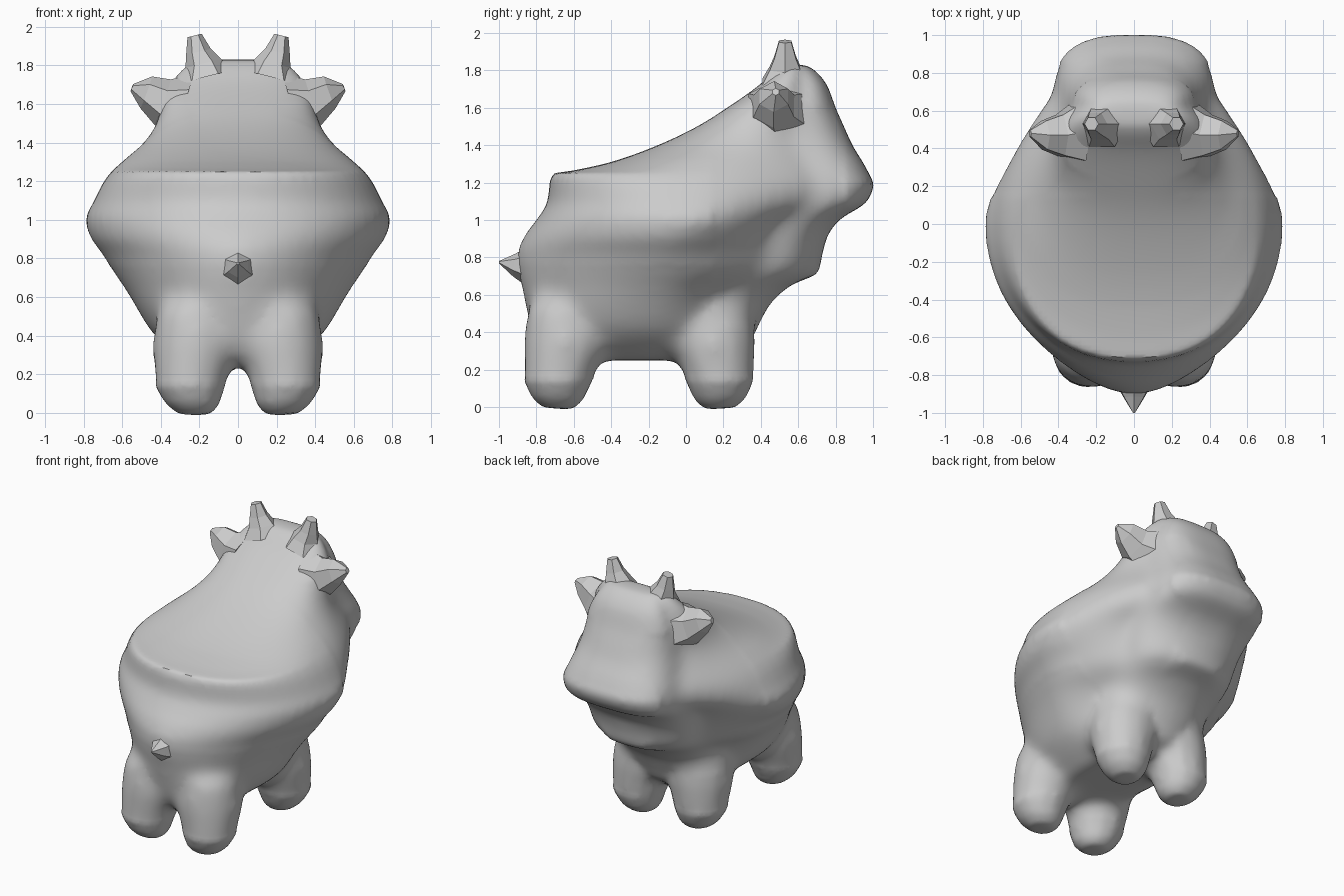
import bpy, bmesh, math
from mathutils import Vector

if "Cube" in bpy.data.objects:
    bpy.data.objects.remove(bpy.data.objects["Cube"])

# Horizontal body sections: z, rear y, widest y, half width, muzzle half width, front y, rear roundness
SECTIONS = [
    (0.25, -0.72, -0.20, 0.25, 0.22, 0.24, 2.2),
    (0.32, -0.79, -0.20, 0.34, 0.30, 0.33, 2.2),
    (0.42, -0.83, -0.20, 0.45, 0.36, 0.38, 2.1),
    (0.55, -0.86, -0.18, 0.53, 0.38, 0.45, 2.0),
    (0.65, -0.88, -0.15, 0.59, 0.39, 0.56, 1.85),
    (0.72, -0.90, -0.12, 0.64, 0.40, 0.71, 1.8),
    (0.82, -0.90, -0.10, 0.70, 0.42, 0.73, 1.75),
    (0.92, -0.86, -0.05, 0.77, 0.43, 0.76, 1.85),
    (1.00, -0.80, 0.00, 0.79, 0.43, 0.82, 2.0),
    (1.10, -0.74, 0.00, 0.745, 0.43, 0.97, 2.1),
    (1.19, -0.73, 0.00, 0.70, 0.42, 1.005, 2.2),
    (1.245, -0.72, 0.02, 0.66, 0.41, 0.98, 2.3),
    (1.265, -0.60, 0.04, 0.64, 0.405, 0.97, 2.3),
    (1.31, -0.40, 0.10, 0.59, 0.39, 0.945, 2.4),
    (1.40, -0.15, 0.25, 0.49, 0.37, 0.89, 2.5),
    (1.50, 0.06, 0.38, 0.425, 0.35, 0.845, 2.5),
    (1.60, 0.22, 0.47, 0.40, 0.33, 0.80, 2.6),
    (1.72, 0.39, 0.52, 0.34, 0.28, 0.755, 2.6),
    (1.80, 0.48, 0.56, 0.27, 0.22, 0.69, 2.6),
    (1.83, 0.53, 0.57, 0.22, 0.18, 0.64, 2.6),
]


def section_at(z):
    """Monotone cubic interpolation between the key sections."""
    S = SECTIONS
    i = max(k for k in range(len(S) - 1) if S[k][0] <= z + 1e-9)
    h = S[i + 1][0] - S[i][0]
    t = (z - S[i][0]) / h

    def slope(k, c):
        if k in (0, len(S) - 1):
            return 0.0 if k == 0 else (S[k][c] - S[k-1][c]) / (S[k][0] - S[k-1][0])
        a = (S[k][c] - S[k-1][c]) / (S[k][0] - S[k-1][0])
        b = (S[k+1][c] - S[k][c]) / (S[k+1][0] - S[k][0])
        return 2 * a * b / (a + b) if a * b > 0 else 0.0

    return [(2*t**3 - 3*t*t + 1) * S[i][c] + (t**3 - 2*t*t + t) * h * slope(i, c)
            + (3*t*t - 2*t**3) * S[i+1][c] + (t**3 - t*t) * h * slope(i + 1, c)
            for c in range(1, 7)]


def outline(z):
    """Closed outline: round rump, tapering flank, blunt muzzle (rounder at the throat)."""
    yr, yw, w, m, yf, p = section_at(z)
    ym = yf - min(0.3, 0.6 * (yf - yw))
    e = 0.95 - 0.2 * min(1, max(0, (z - 0.85) / 0.2))
    half = []
    for k in range(15):
        a = math.pi / 2 * k / 14
        half.append((w * math.sin(a) ** (2 / p), yw - (yw - yr) * max(0, math.cos(a)) ** (2 / p)))
    for k in range(1, 9):
        t = k / 8
        half.append((m + (w - m) * max(0, math.cos(math.pi / 2 * t)) ** 0.9, yw + (ym - yw) * t))
    for k in range(1, 11):
        a = math.pi / 2 * k / 10
        half.append((m * max(0, math.cos(a)) ** e, ym + (yf - ym) * math.sin(a) ** e))
    half[0], half[-1] = (0, yr), (0, yf)
    return [Vector((x, y, z)) for x, y in half + [(-x, y) for x, y in half[-2:0:-1]]]


def loft(bm, rings):
    vs = [[bm.verts.new(p) for p in r] for r in rings]
    n = len(vs[0])
    for a, b in zip(vs, vs[1:]):
        for i in range(n):
            bm.faces.new((a[i], a[(i+1) % n], b[(i+1) % n], b[i]))
    bm.faces.new(vs[0][::-1])
    bm.faces.new(vs[-1])


def tube(bm, path, sides, side=1):
    """Tapered tube through (x, y, z, radius) points, mirrored by side."""
    pts = [Vector((x * side, y, z)) for x, y, z, r in path]
    d = pts[-1] - pts[0]
    q = d.to_track_quat('Z', 'Y')
    ang = [2 * math.pi * (k + 0.5) / sides for k in range(sides)]
    loft(bm, [[p + q @ Vector((math.cos(a) * s[3], math.sin(a) * s[3], 0)) for a in ang]
              for p, s in zip(pts, path)])


def finish(bm, name):
    bmesh.ops.recalc_face_normals(bm, faces=bm.faces)
    me = bpy.data.meshes.new(name)
    bm.to_mesh(me)
    bm.free()
    ob = bpy.data.objects.new(name, me)
    bpy.context.collection.objects.link(ob)
    return ob


# Body with head, plus four stubby legs, fused into one skin
bm = bmesh.new()
zs = []
for a, b in zip(SECTIONS, SECTIONS[1:]):
    zs += [a[0] + (b[0] - a[0]) * k / 4 for k in range(4)]
loft(bm, [outline(z) for z in zs + [SECTIONS[-1][0]]])
for side in (1, -1):
    for y, lean in ((-0.69, 0.05), (0.185, -0.04)):
        tube(bm, [(0.225, y, -0.008, 0.085), (0.235, y, 0.04, 0.14), (0.25, y, 0.13, 0.182),
                  (0.235, y + lean * 0.5, 0.24, 0.205), (0.215, y + lean, 0.34, 0.235),
                  (0.215, y + lean, 0.52, 0.21), (0.215, y + lean, 0.62, 0.12)], 12, side)
body = finish(bm, "body")
mod = body.modifiers.new("fuse", 'REMESH')
mod.mode = 'VOXEL'
mod.voxel_size = 0.026
bpy.context.view_layer.update()
fused = bpy.data.meshes.new_from_object(body.evaluated_get(bpy.context.evaluated_depsgraph_get()))
body.modifiers.clear()
body.data = fused

# Relax the skin, most of all at leg joints, shoulders and cheeks; keep the rump edge crisp
bm = bmesh.new()
bm.from_mesh(fused)
regions = ((lambda c: True, 1),
           (lambda c: c.z < 1.18 or c.z > 1.33, 2),
           (lambda c: 0.16 < c.z < 0.75 and (c.y < 0.25 or abs(c.x) > 0.15), 14),
           (lambda c: 0.45 < c.z < 1.6 and 0.15 < c.y < 0.85 and abs(c.x) > 0.2, 16))
for test, times in regions:
    area = [v for v in bm.verts if test(v.co)]
    for _ in range(times):
        bmesh.ops.smooth_vert(bm, verts=area, factor=0.5, use_axis_x=True, use_axis_y=True, use_axis_z=True)
bm.to_mesh(fused)
bm.free()
bpy.context.view_layer.objects.active = body
body.select_set(True)
bpy.ops.object.shade_smooth_by_angle(angle=math.radians(35))

# Faceted horns and ears, flared where they grow out of the head
for label, side in (("right", 1), ("left", -1)):
    bm = bmesh.new()
    tube(bm, [(0.17, 0.53, 1.74, 0.14), (0.18, 0.53, 1.81, 0.095),
              (0.205, 0.53, 1.87, 0.066), (0.225, 0.53, 1.955, 0.038)], 6, side)
    finish(bm, label + "_horn")
    bm = bmesh.new()
    tube(bm, [(0.29, 0.49, 1.59, 0.18), (0.39, 0.47, 1.61, 0.125),
              (0.475, 0.47, 1.66, 0.088), (0.55, 0.48, 1.685, 0.02)], 6, side)
    finish(bm, label + "_ear")

# Small pointed tail
bm = bmesh.new()
tube(bm, [(0, -0.84, 0.755, 0.11), (0, -0.92, 0.76, 0.06), (0, -1.0, 0.775, 0.006)], 6)
finish(bm, "tail")
